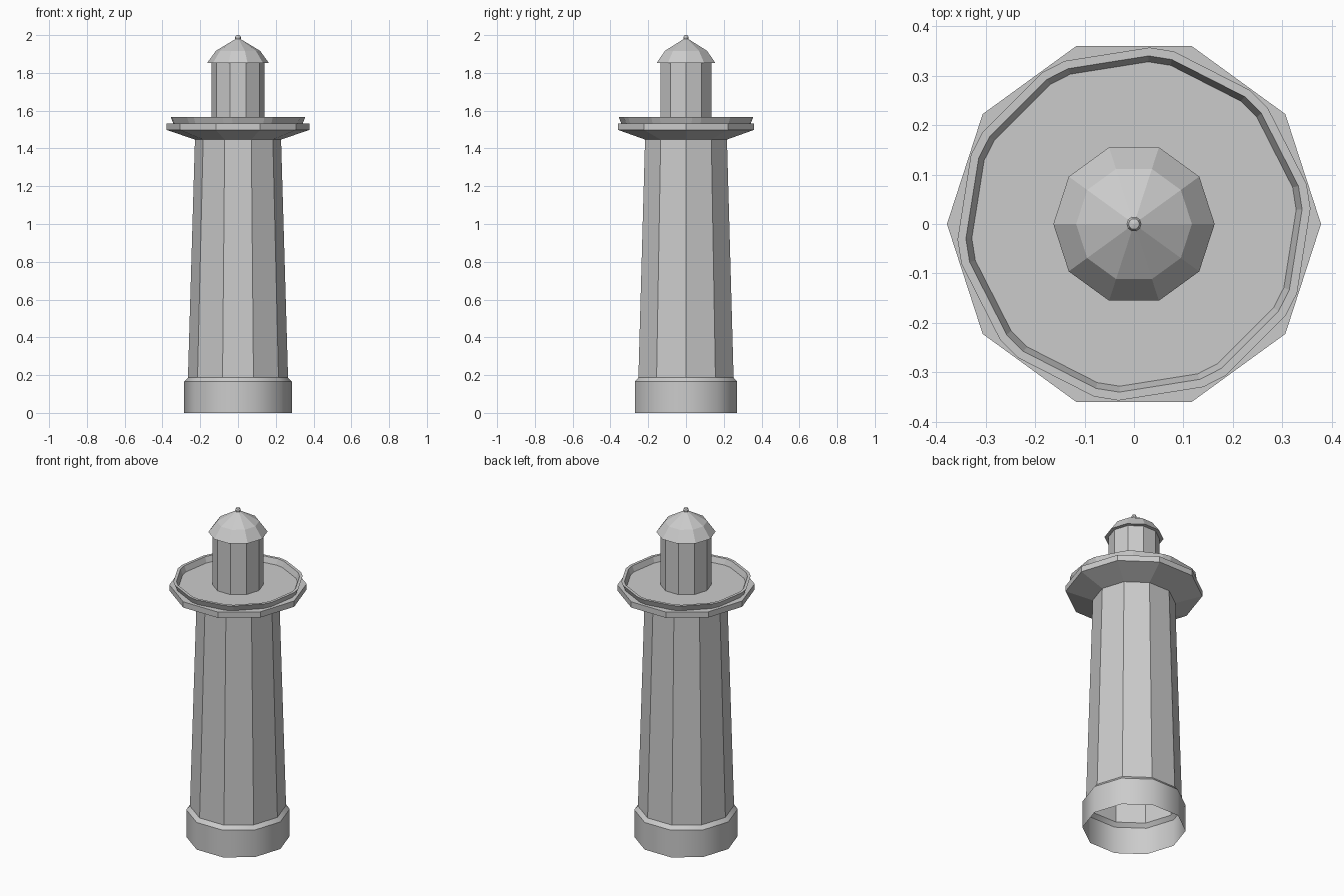
import bpy, bmesh
from math import radians, cos, sin

if "Cube" in bpy.data.objects:
    bpy.data.objects.remove(bpy.data.objects["Cube"])

DECAGON = [36 * i for i in range(10)]
# decagon with clipped corners, turned slightly against the tower
CLIPPED = [36 * i + 9 + d for i in range(10) for d in (-4, 4)]


def lathe(name, profile, angles=DECAGON, loop=False, cap_top=False):
    """Skin rings of (radius, z) placed at the given angles."""
    bm = bmesh.new()
    rings = []
    for r, z in profile:
        if r == 0:
            rings.append([bm.verts.new((0, 0, z))] * len(angles))
        else:
            rings.append([bm.verts.new((r * cos(radians(a)), r * sin(radians(a)), z))
                          for a in angles])
    n = len(angles)
    pairs = list(zip(rings, rings[1:]))
    if loop:
        pairs.append((rings[-1], rings[0]))
    for low, high in pairs:
        for i in range(n):
            j = (i + 1) % n
            corners = [low[i], low[j], high[j], high[i]]
            bm.faces.new(list(dict.fromkeys(corners)))
    if cap_top:
        bm.faces.new(rings[-1])
    bmesh.ops.recalc_face_normals(bm, faces=bm.faces)
    mesh = bpy.data.meshes.new(name)
    bm.to_mesh(mesh)
    bm.free()
    obj = bpy.data.objects.new(name, mesh)
    bpy.context.collection.objects.link(obj)
    return obj


# Plinth: open underneath, soft sides and a crisp chamfer
base = lathe("base", [(0.285, 0), (0.285, 0.165), (0.265, 0.187)])
bpy.context.view_layer.objects.active = base
base.select_set(True)
bpy.ops.object.shade_smooth_by_angle(angle=radians(38))
base.select_set(False)

# Tapered hollow tower
lathe("tower", [(0.265, 0.187), (0.228, 1.447)])

# Flared gallery with a flat deck
lathe("gallery", [(0.228, 1.447), (0.378, 1.498), (0.378, 1.533)], cap_top=True)

# Low parapet leaning outwards around the deck
lathe("parapet", [(0.344, 1.533), (0.358, 1.567), (0.341, 1.567), (0.329, 1.533)],
      angles=CLIPPED, loop=True)

# Lantern room
lathe("lantern_room", [(0.141, 1.533), (0.141, 1.853)])

# Faceted dome with overhanging eave
lathe("dome_roof", [(0.141, 1.853), (0.163, 1.853), (0.117, 1.917), (0, 1.987)])

# Small rounded finial
lathe("finial", [(0.014, 1.965), (0.015, 1.988), (0.011, 1.997), (0, 2.0)])
